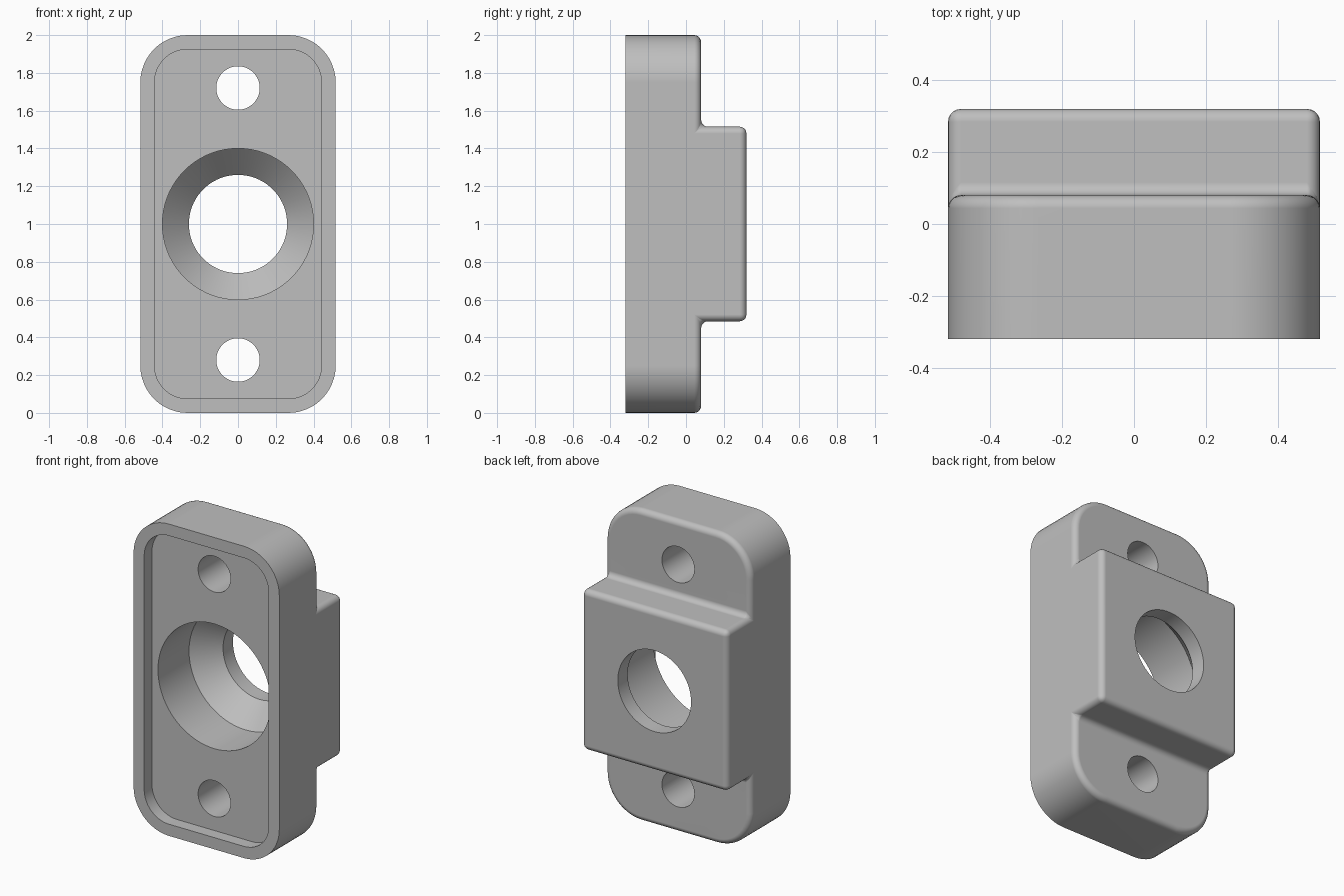
import bpy, bmesh, math
from mathutils import Vector

cube = bpy.data.objects.get("Cube")
if cube:
    bpy.data.objects.remove(cube, do_unlink=True)

HALF_W, FRONT, STEP, BACK = 0.517, -0.32, 0.08, 0.32
BLOCK_LOW, BLOCK_HIGH = 0.485, 1.515

grey = bpy.data.materials.new("plain grey")
grey.use_nodes = True
grey.diffuse_color = (0.52, 0.52, 0.52, 1)
grey.node_tree.nodes["Principled BSDF"].inputs["Base Color"].default_value = (0.52, 0.52, 0.52, 1)


def to_object(name, bm):
    bmesh.ops.recalc_face_normals(bm, faces=bm.faces)
    mesh = bpy.data.meshes.new(name)
    bm.to_mesh(mesh)
    bm.free()
    mesh.materials.append(grey)
    obj = bpy.data.objects.new(name, mesh)
    bpy.context.collection.objects.link(obj)
    return obj


def rounded_prism(profile, half_w, radius):
    """Extrude a (y, z) side profile across x, rounding its tall corners."""
    bm = bmesh.new()
    face = bm.faces.new([bm.verts.new((-half_w, y, z)) for y, z in profile])
    new = bmesh.ops.extrude_face_region(bm, geom=[face])["geom"]
    moved = [v for v in new if isinstance(v, bmesh.types.BMVert)]
    bmesh.ops.translate(bm, verts=moved, vec=(2 * half_w, 0, 0))
    bmesh.ops.recalc_face_normals(bm, faces=bm.faces)
    ends = (min(z for y, z in profile), max(z for y, z in profile))
    corners = [e for e in bm.edges
               if abs(e.verts[0].co.y - e.verts[1].co.y) > 0.01
               and any(all(abs(v.co.z - z) < 1e-4 for v in e.verts) for z in ends)]
    bmesh.ops.bevel(bm, geom=corners, offset=radius, segments=12,
                    profile=0.5, affect='EDGES')
    return bm


def lathe_cutter(name, z, rings, sides):
    """Round cutter along y from (radius, y) rings."""
    bm = bmesh.new()
    loops = []
    for r, y in rings:
        angles = [2 * math.pi * i / sides for i in range(sides)]
        loops.append([bm.verts.new((r * math.cos(a), y, z + r * math.sin(a))) for a in angles])
    for a, b in zip(loops, loops[1:]):
        for i in range(sides):
            j = (i + 1) % sides
            bm.faces.new((a[i], a[j], b[j], b[i]))
    bm.faces.new(loops[0])
    bm.faces.new(loops[-1])
    return to_object(name, bm)


# Housing: rounded plate with a raised square block on the back
bm = rounded_prism([(FRONT, 0), (FRONT, 2), (STEP, 2), (STEP, BLOCK_HIGH),
                    (BACK, BLOCK_HIGH), (BACK, BLOCK_LOW), (STEP, BLOCK_LOW), (STEP, 0)],
                   HALF_W, 0.25)
# Soften every edge at the back, including the inner step
soft = [e for e in bm.edges if all(v.co.y > STEP - 0.001 for v in e.verts)]
bmesh.ops.bevel(bm, geom=soft, offset=0.036, segments=5, profile=0.5, affect='EDGES')
housing = to_object("flanged_housing", bm)

# Cutters: front recess, stepped bore with conical seat, two screw holes
floor = -0.24
recess = to_object("recess_cutter", rounded_prism(
    [(FRONT - 0.1, 0.075), (FRONT - 0.1, 1.925), (floor, 1.925), (floor, 0.075)],
    HALF_W - 0.075, 0.175))
bore = lathe_cutter("bore_cutter", 1,
                    [(0.4, FRONT + 0.02), (0.4, 0.075), (0.26, 0.22), (0.26, BACK + 0.1)], 72)
screws = [lathe_cutter("screw_cutter", z, [(0.115, FRONT + 0.02), (0.115, BACK)], 48)
          for z in (0.28, 1.72)]

bpy.context.view_layer.objects.active = housing
for cutter in [recess, bore] + screws:
    cutter.hide_render = True
    mod = housing.modifiers.new("cut", 'BOOLEAN')
    mod.operation = 'DIFFERENCE'
    mod.solver = 'EXACT'
    mod.object = cutter
    bpy.ops.object.modifier_apply(modifier=mod.name)
    bpy.data.objects.remove(cutter, do_unlink=True)

# Smooth curves, crisp edges, flat large faces
bpy.ops.object.select_all(action='DESELECT')
housing.select_set(True)
bpy.ops.object.shade_smooth_by_angle(angle=math.radians(30))
weighted = housing.modifiers.new("flat_faces", 'WEIGHTED_NORMAL')
weighted.keep_sharp = True
